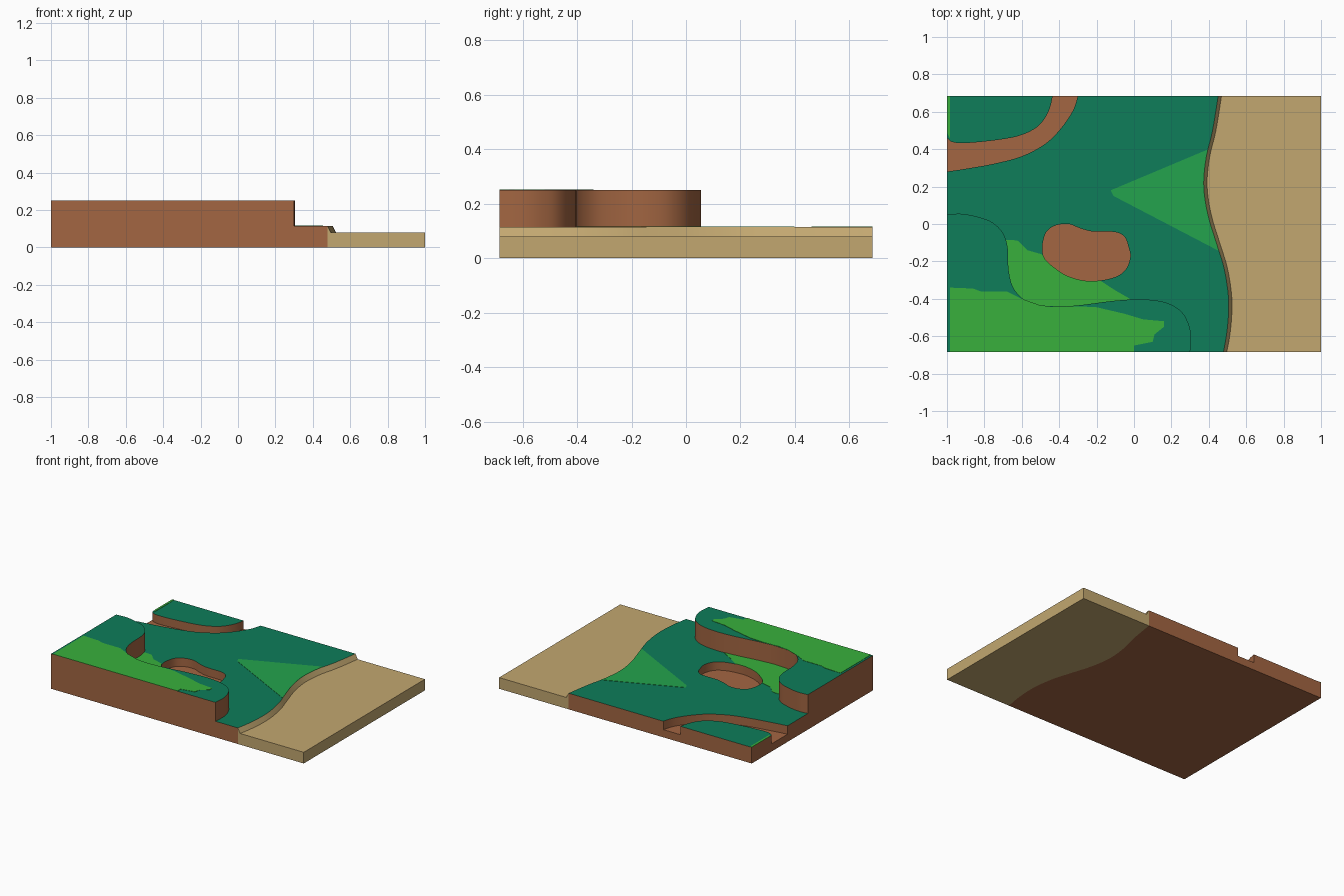
import bpy, bmesh, math

if "Cube" in bpy.data.objects:
    bpy.data.objects.remove(bpy.data.objects["Cube"])

X, Y = 1.0, 0.685                      # half sizes of the tile
GROUND, PLATEAU, SAND, BED = 0.115, 0.25, 0.08, 0.055


def material(name, srgb):
    m = bpy.data.materials.new(name)
    lin = [((c / 255 + 0.055) / 1.055) ** 2.4 for c in srgb]
    m.diffuse_color = (*lin, 1)
    m.use_nodes = True
    m.node_tree.nodes["Principled BSDF"].inputs["Base Color"].default_value = m.diffuse_color
    return m


EARTH = material("brown earth", (163, 102, 66))
GRASS = material("dark green grass", (14, 125, 90))
LIGHT = material("light green grass", (56, 176, 60))
MID = material("mid green grass", (36, 164, 77))
BEACH = material("tan sand", (194, 167, 112))


def smooth(pts, closed=False, n=6):
    """Catmull-Rom curve through 2D points."""
    out, c = [], len(pts)
    get = (lambda i: pts[i % c]) if closed else (lambda i: pts[max(0, min(c - 1, i))])
    for i in range(c if closed else c - 1):
        p0, p1, p2, p3 = (get(i + k) for k in (-1, 0, 1, 2))
        for s in range(n):
            t = s / n
            out.append(tuple(
                0.5 * (2 * b + (d - a) * t + (2 * a - 5 * b + 4 * d - e) * t * t
                       + (3 * b - a - 3 * d + e) * t ** 3)
                for a, b, d, e in zip(p0, p1, p2, p3)))
    if not closed:
        out.append(pts[-1])
    return out


def finish(name, bm, mats):
    bmesh.ops.recalc_face_normals(bm, faces=bm.faces)
    me = bpy.data.meshes.new(name)
    bm.to_mesh(me)
    bm.free()
    for m in mats:
        me.materials.append(m)
    ob = bpy.data.objects.new(name, me)
    bpy.context.collection.objects.link(ob)
    return ob


def prism(name, outline, z0, z1, *mats):
    bm = bmesh.new()
    base = bm.faces.new([bm.verts.new((x, y, z0)) for x, y in outline])
    ext = bmesh.ops.extrude_face_region(bm, geom=[base], use_keep_orig=True)
    for v in ext["geom"]:
        if isinstance(v, bmesh.types.BMVert):
            v.co.z = z1
    return finish(name, bm, mats)


def carve(ob, cutters):
    for c in cutters:
        mod = ob.modifiers.new("cut", 'BOOLEAN')
        mod.operation, mod.solver, mod.object = 'DIFFERENCE', 'EXACT', c
    deps = bpy.context.evaluated_depsgraph_get()
    me = bpy.data.meshes.new_from_object(ob.evaluated_get(deps))
    ob.modifiers.clear()
    ob.data = me


def shade(ob, top=None):
    """Smooth the curved walls; faces up at the top level take slot 1."""
    for p in ob.data.polygons:
        p.material_index = int(top is not None and p.normal.z > 0.5 and p.center.z > top - 0.01)
    ob.data.shade_smooth()
    ob.data.set_sharp_from_angle(angle=math.radians(30))


# Guide lines shared by neighbouring parts
shore = smooth([(0.45, Y), (0.42, 0.5), (0.385, 0.35), (0.373, 0.2), (0.395, 0.05),
                (0.44, -0.1), (0.48, -0.23), (0.503, -0.37), (0.505, -0.48),
                (0.495, -0.59), (0.478, -Y)])
cliff = smooth([(-X, 0.05), (-0.93, 0.055), (-0.85, 0.042), (-0.76, 0.01), (-0.70, -0.05),
                (-0.675, -0.13), (-0.67, -0.25), (-0.64, -0.35), (-0.56, -0.42),
                (-0.43, -0.44), (-0.3, -0.435), (-0.1, -0.41), (0.05, -0.403),
                (0.17, -0.42), (0.25, -0.465), (0.29, -0.53), (0.305, -0.6), (0.30, -Y)])
pond = smooth([(-0.49, -0.12), (-0.47, -0.045), (-0.42, -0.008), (-0.35, 0), (-0.29, -0.022),
               (-0.22, -0.04), (-0.1, -0.043), (-0.05, -0.07), (-0.03, -0.12), (-0.02, -0.18),
               (-0.05, -0.25), (-0.12, -0.29), (-0.24, -0.305), (-0.35, -0.28),
               (-0.43, -0.23), (-0.48, -0.18)], closed=True)
river = smooth([(-1.1, 0.265), (-X, 0.28), (-0.9, 0.295), (-0.75, 0.322), (-0.6, 0.362),
                (-0.48, 0.425), (-0.4, 0.5), (-0.33, 0.6), (-0.30, Y), (-0.285, 0.76)])
river += smooth([(-0.42, 0.76), (-0.435, Y), (-0.45, 0.62), (-0.48, 0.56), (-0.53, 0.51),
                 (-0.62, 0.47), (-0.75, 0.447), (-0.9, 0.433), (-0.97, 0.438),
                 (-X, 0.46), (-1.05, 0.5), (-1.1, 0.5)])

# Cutters for the sunken beds
pond_cut = prism("pond_cutter", pond, BED, 0.4, EARTH)
river_cut = prism("river_cutter", river, BED, 0.4, EARTH)

# Low ground and raised plateau: brown earth with grass tops
ground = prism("low_ground", cliff + shore[::-1] + [(-X, Y)], 0, GROUND, EARTH, GRASS)
carve(ground, [pond_cut, river_cut])
shade(ground, GROUND)
plateau = prism("plateau", cliff + [(-X, -Y)], 0, PLATEAU, EARTH, GRASS)
shade(plateau, PLATEAU)

# Beach with sloping bank, swept along the shoreline
bm = bmesh.new()
rings = [[bm.verts.new((px, y, z)) for px, z in
          ((x, 0), (x, GROUND), (x + 0.018, SAND), (X, SAND), (X, 0))] for x, y in shore]
for a, b in zip(rings, rings[1:]):
    for i in range(5):
        j = (i + 1) % 5
        bm.faces.new((a[i], a[j], b[j], b[i]))
bm.faces.new(rings[0])
bm.faces.new(rings[-1])
shade(finish("beach", bm, [BEACH]))

# Painted grass patches as thin plates
T = 0.002
foot = [p for p in cliff if p[1] < -0.08 and p[0] < -0.02]
low = prism("low_light_patch", [(-0.65, -0.085), (-0.62, -0.09), (-0.57, -0.14), (-0.5, -0.16),
            (-0.4, -0.2), (-0.2, -0.29), (-0.1, -0.355), (-0.03, -0.395)] + foot[::-1],
            GROUND, GROUND + T, LIGHT)
carve(low, [pond_cut])
prism("plateau_light_patch", [(-0.985, -Y), (-0.985, -0.34), (-0.86, -0.345), (-0.82, -0.36),
      (-0.68, -0.36), (-0.6, -0.40), (-0.5, -0.435), (-0.43, -0.445), (-0.3, -0.44),
      (-0.2, -0.445), (-0.05, -0.48), (0.05, -0.51), (0.16, -0.52), (0.16, -0.55),
      (0.11, -0.59), (0.10, -0.63), (0, -0.65), (0, -Y)], PLATEAU, PLATEAU + T, LIGHT)
prism("shore_patch", [(-0.125, 0.18), (-0.11, 0.15)] +
      [p for p in shore if -0.145 < p[1] < 0.405][::-1], GROUND, GROUND + T, MID)
prism("corner_light_patch", [(-X, 0.49), (-0.985, 0.46), (-0.985, Y), (-X, Y)],
      GROUND, GROUND + T, LIGHT)

for c in (pond_cut, river_cut):
    bpy.data.objects.remove(c)
